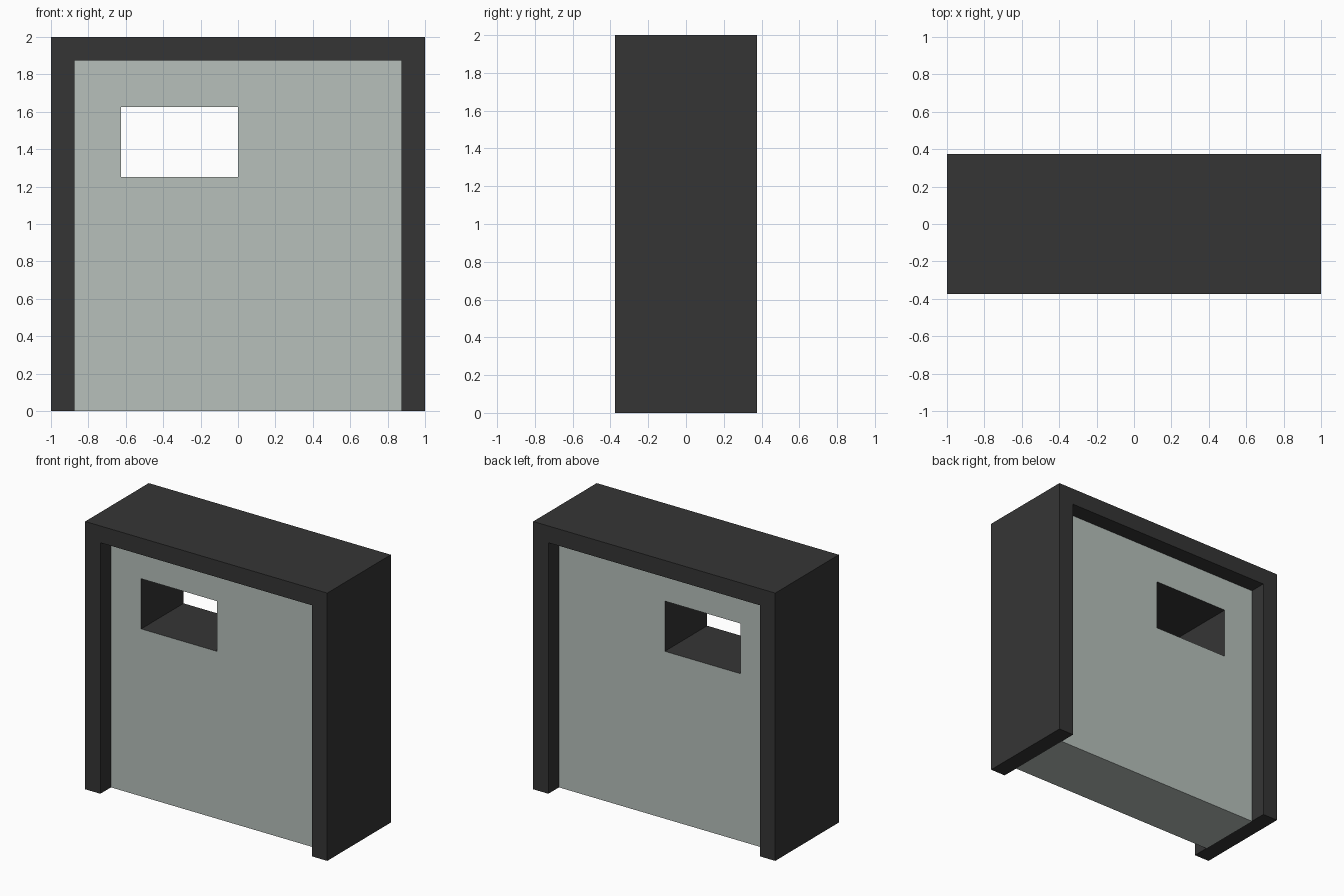
import bpy
import bmesh

if "Cube" in bpy.data.objects:
    bpy.data.objects.remove(bpy.data.objects["Cube"], do_unlink=True)


def make_material(name, rgb):
    mat = bpy.data.materials.new(name)
    mat.use_nodes = True
    mat.diffuse_color = (*rgb, 1)
    mat.node_tree.nodes["Principled BSDF"].inputs["Base Color"].default_value = (*rgb, 1)
    return mat


def finish(bm, name, mats):
    bmesh.ops.recalc_face_normals(bm, faces=bm.faces)
    mesh = bpy.data.meshes.new(name)
    bm.to_mesh(mesh)
    bm.free()
    for mat in mats:
        mesh.materials.append(mat)
    obj = bpy.data.objects.new(name, mesh)
    bpy.context.collection.objects.link(obj)
    return obj


def rect(x0, x1, z0, z1):
    return [(x0, z0), (x1, z0), (x1, z1), (x0, z1)]


charcoal = make_material("charcoal", (0.0356, 0.0356, 0.0356))
pale_grey = make_material("pale grey green", (0.474, 0.527, 0.497))

HALF_DEPTH = 0.375    # frame reaches this far front and back
PANEL_DEPTH = 0.25    # panel is recessed on both sides
INNER_X, INNER_Z = 0.875, 1.875

# Surrounding frame: an upside-down U profile, extruded front to back
profile = [(-1, 0), (-1, 2), (1, 2), (1, 0), (INNER_X, 0),
           (INNER_X, INNER_Z), (-INNER_X, INNER_Z), (-INNER_X, 0)]
bm = bmesh.new()
face = bm.faces.new([bm.verts.new((x, -HALF_DEPTH, z)) for x, z in profile])
ext = bmesh.ops.extrude_face_region(bm, geom=[face])["geom"]
bmesh.ops.translate(bm, vec=(0, 2 * HALF_DEPTH, 0),
                    verts=[g for g in ext if isinstance(g, bmesh.types.BMVert)])
finish(bm, "frame", [charcoal])

# Recessed panel with a rectangular through-opening; the opening is lined dark
outer = rect(-INNER_X, INNER_X, 0, INNER_Z)
opening = rect(-0.625, 0, 1.25, 1.625)
bm = bmesh.new()
front_out, front_in, back_out, back_in = [
    [bm.verts.new((x, y, z)) for x, z in loop]
    for y in (-PANEL_DEPTH, PANEL_DEPTH) for loop in (outer, opening)]
for a, b, slot in ((front_out, front_in, 0), (back_out, back_in, 0),
                   (front_out, back_out, 0), (front_in, back_in, 1)):
    for i in range(4):
        j = (i + 1) % 4
        bm.faces.new((a[i], a[j], b[j], b[i])).material_index = slot
finish(bm, "panel", [pale_grey, charcoal])
